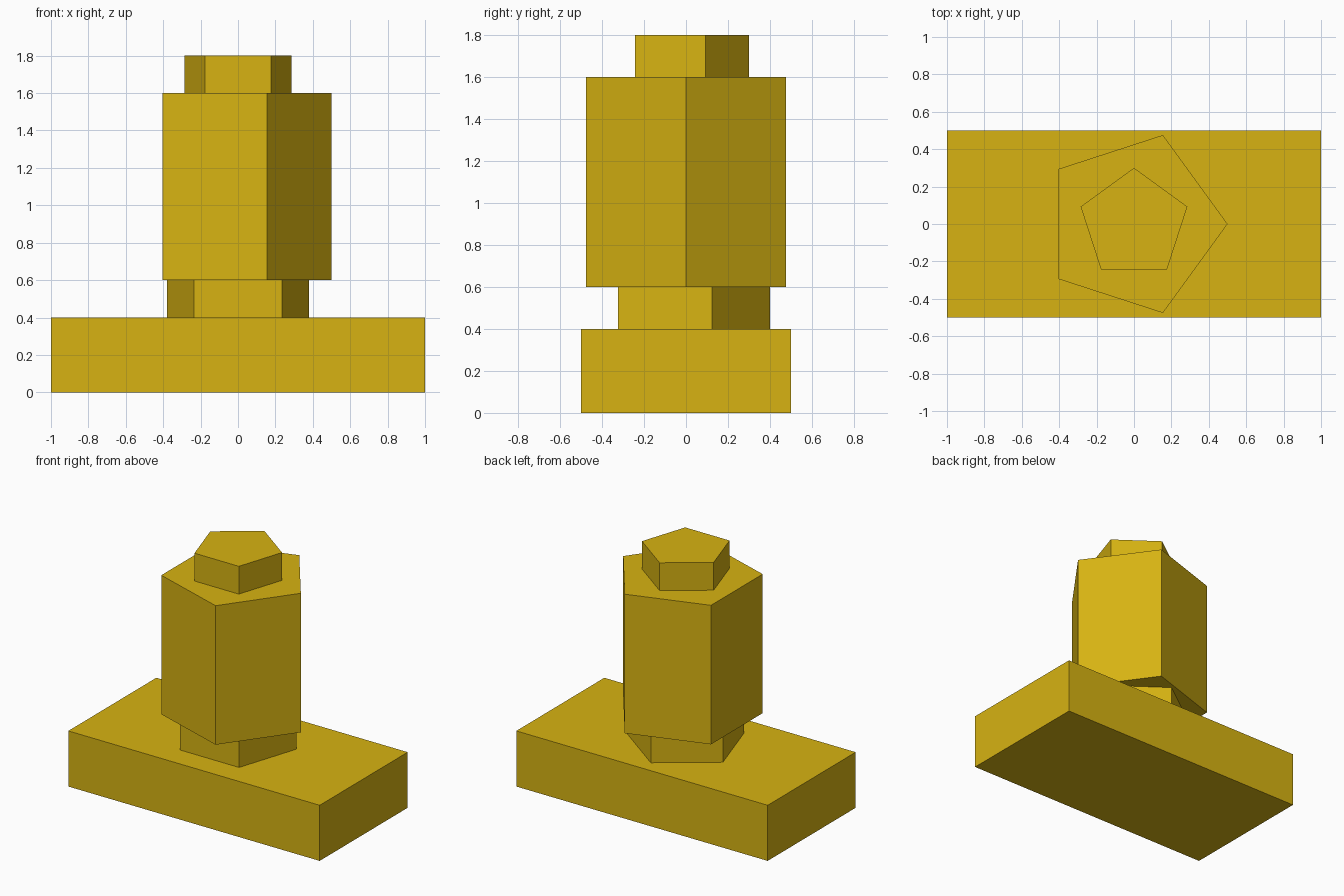
import bpy
import bmesh
from math import cos, sin, pi, radians

cube = bpy.data.objects.get("Cube")
if cube:
    bpy.data.objects.remove(cube, do_unlink=True)

# Single golden yellow material
GOLD = (0.68, 0.45, 0.006, 1.0)
gold = bpy.data.materials.new("golden_yellow")
gold.use_nodes = True
gold.diffuse_color = GOLD
gold.node_tree.nodes["Principled BSDF"].inputs["Base Color"].default_value = GOLD


def prism(name, outline, bottom, top):
    """Extrude a flat outline from bottom to top."""
    bm = bmesh.new()
    base = bm.faces.new([bm.verts.new((x, y, bottom)) for x, y in outline])
    result = bmesh.ops.extrude_face_region(bm, geom=[base], use_keep_orig=True)
    for v in result["geom"]:
        if isinstance(v, bmesh.types.BMVert):
            v.co.z = top
    bmesh.ops.recalc_face_normals(bm, faces=bm.faces)
    mesh = bpy.data.meshes.new(name)
    bm.to_mesh(mesh)
    bm.free()
    mesh.materials.append(gold)
    obj = bpy.data.objects.new(name, mesh)
    bpy.context.collection.objects.link(obj)
    return obj


def pentagon(radius, heading):
    """Regular pentagon with one corner at the given heading in degrees."""
    angles = [radians(heading) + 2 * pi * i / 5 for i in range(5)]
    return [(radius * cos(a), radius * sin(a)) for a in angles]


# Rectangular slab
prism("base_slab", [(-1, -0.5), (1, -0.5), (1, 0.5), (-1, 0.5)], 0, 0.4)

# Stacked five-sided column
prism("neck", pentagon(0.4, 90), 0.4, 0.6)
prism("body", pentagon(0.5, 0), 0.6, 1.6)
prism("cap", pentagon(0.3, 90), 1.6, 1.8)
